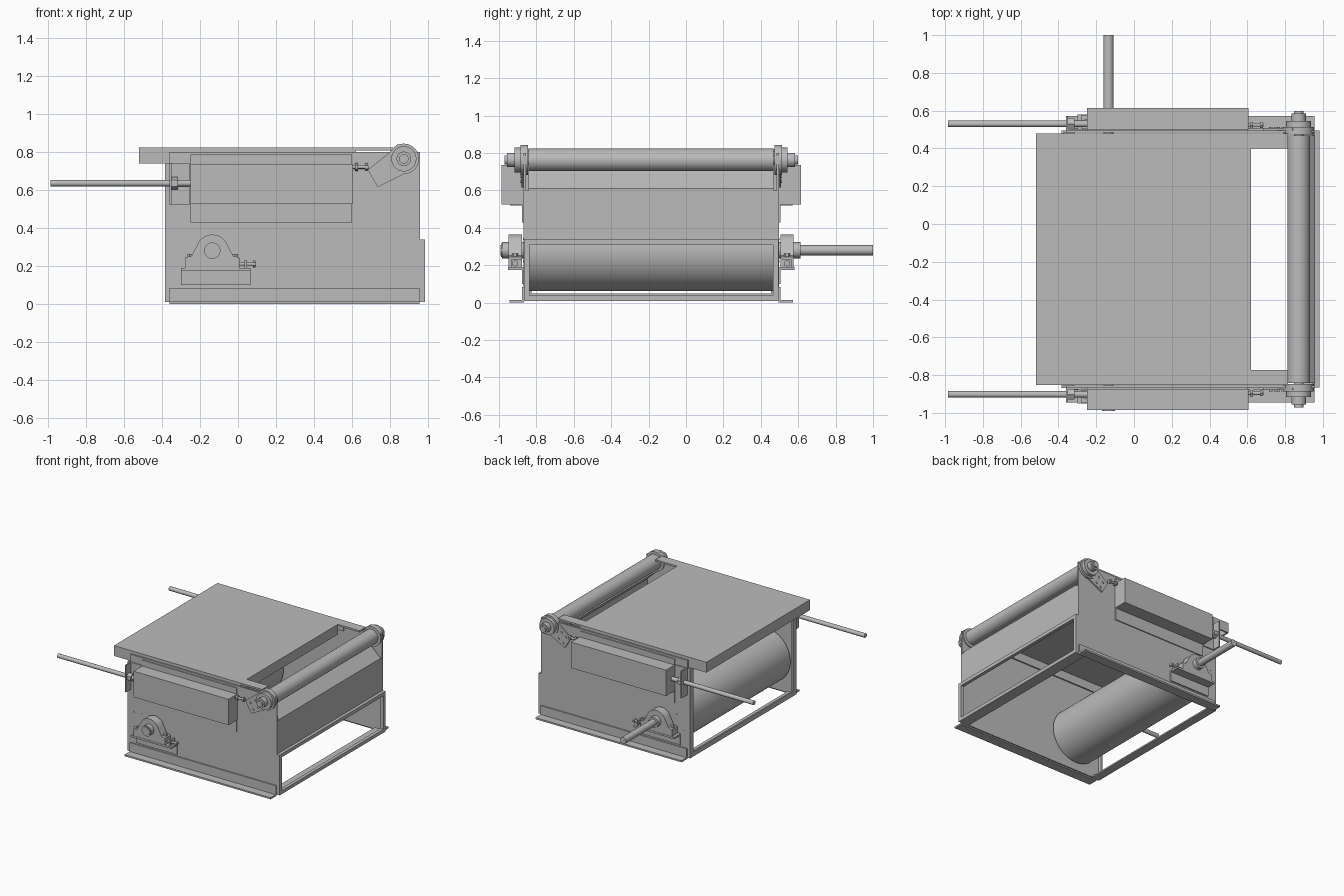
import bpy, bmesh, math
from mathutils import Matrix, Vector

old = bpy.data.objects.get("Cube")
if old:
    bpy.data.objects.remove(old, do_unlink=True)

grey = bpy.data.materials.new("machine grey")
grey.use_nodes = True
grey.diffuse_color = (0.5, 0.5, 0.5, 1)
grey.node_tree.nodes["Principled BSDF"].inputs["Base Color"].default_value = (0.5, 0.5, 0.5, 1)

MID = -0.186  # y of the machine's centre plane


def finish(name, bm, smooth=False):
    bmesh.ops.recalc_face_normals(bm, faces=bm.faces)
    mesh = bpy.data.meshes.new(name)
    bm.to_mesh(mesh)
    bm.free()
    mesh.materials.append(grey)
    ob = bpy.data.objects.new(name, mesh)
    bpy.context.collection.objects.link(ob)
    if smooth:
        bpy.ops.object.select_all(action="DESELECT")
        ob.select_set(True)
        bpy.context.view_layer.objects.active = ob
        bpy.ops.object.shade_smooth_by_angle(angle=math.radians(35))
    return ob


def prism(name, pts, y0, y1, smooth=False):
    """Extrude an x-z outline between two distances from the centre plane."""
    bm = bmesh.new()
    face = bm.faces.new([bm.verts.new((x, MID + y0, z)) for x, z in pts])
    ext = bmesh.ops.extrude_face_region(bm, geom=[face])
    moved = [v for v in ext["geom"] if isinstance(v, bmesh.types.BMVert)]
    bmesh.ops.translate(bm, verts=moved, vec=(0, y1 - y0, 0))
    return finish(name, bm, smooth)


def box(name, x0, x1, y0, y1, z0, z1):
    return prism(name, [(x0, z0), (x1, z0), (x1, z1), (x0, z1)], y0, y1)


def rod(name, start, end, r, sides=40):
    """Cylinder between two points; y is measured from the centre plane."""
    a, b = Vector(start), Vector(end)
    bm = bmesh.new()
    turn = (b - a).to_track_quat("Z", "Y").to_matrix().to_4x4()
    mat = Matrix.Translation((a + b) / 2 + Vector((0, MID, 0))) @ turn
    bmesh.ops.create_cone(bm, cap_ends=True, segments=sides, radius1=r, radius2=r,
                          depth=(b - a).length, matrix=mat)
    return finish(name, bm, sides > 8)


def across(name, x, z, r, y0, y1, sides=40):
    return rod(name, (x, y0, z), (x, y1, z), r, sides)


# Table sheet with a notch for the idler roller and folded lips
box("table_top", -0.52, 0.62, -0.666, 0.666, 0.808, 0.822)
box("table_end_lip", -0.52, -0.508, -0.666, 0.666, 0.738, 0.81)
box("table_notch_lip", 0.608, 0.62, -0.586, 0.586, 0.74, 0.81)

# End panel with a sloped guide under the idler roller
box("end_panel", 0.945, 0.957, -0.67, 0.67, 0.335, 0.60)
prism("sloped_guide", [(0.957, 0.60), (0.957, 0.61), (0.85, 0.705), (0.84, 0.70), (0.945, 0.60)],
      -0.655, 0.655)

# Rectangular access frame on the end
for z0, z1 in ((0.01, 0.038), (0.31, 0.338)):
    box("access_frame_rail", 0.955, 0.982, -0.68, 0.68, z0, z1)

# Floor cross members
box("floor_flange_rear", -0.385, -0.315, -0.67, 0.67, 0.01, 0.022)
box("floor_web_rear", -0.385, -0.373, -0.67, 0.67, 0.01, 0.05)
box("floor_flange_end", 0.89, 0.957, -0.67, 0.67, 0.01, 0.022)

# Drum, its shaft and the idler roller
DX, DZ = -0.135, 0.28
across("drum", DX, DZ, 0.218, -0.652, 0.652, 96)
across("drum_shaft", DX, DZ, 0.027, -0.805, 1.186)
RX, RZ = 0.872, 0.763
across("idler_roller", RX, RZ, 0.06, -0.655, 0.655, 64)
across("idler_shaft", RX, RZ, 0.025, -0.785, 0.785)

side_outline = [(-0.385, 0.01), (0.957, 0.01), (0.957, 0.80), (-0.36, 0.80),
                (-0.36, 0.738), (-0.385, 0.738)]
arm_outline = [(0.735, 0.615), (0.865, 0.68), (0.93, 0.76), (0.84, 0.84), (0.80, 0.80), (0.682, 0.705)]

# Pillow block: feet joined by tangents to a round cap
block = [(-0.278, 0.19), (0.008, 0.19), (0.008, 0.245), (-0.025, 0.252)]
block += [(DX + 0.085 * math.cos(a), DZ + 0.085 * math.sin(a))
          for a in (math.radians(20 + 10 * i) for i in range(15))]
block += [(-0.245, 0.252), (-0.278, 0.245)]

for s in (1, -1):
    p = "left_" if s < 0 else "right_"
    p = "rear_" if s > 0 else "front_"
    # Side plate, table side strip and lip
    prism(p + "side_plate", side_outline, s * 0.67, s * 0.682)
    box(p + "table_strip", 0.62, 0.815, s * 0.586, s * 0.666, 0.808, 0.822)
    box(p + "table_side_lip", -0.52, 0.62, s * 0.655, s * 0.666, 0.738, 0.81)
    box(p + "corner_flange", -0.385, -0.373, s * 0.64, s * 0.672, 0.01, 0.738)
    box(p + "access_frame_post", 0.955, 0.982, s * 0.652, s * 0.68, 0.03, 0.32)
    # Foot angle
    box(p + "foot_angle_web", -0.36, 0.955, s * 0.68, s * 0.692, 0.0, 0.085)
    box(p + "foot_angle_flange", -0.36, 0.955, s * 0.68, s * 0.758, 0.0, 0.013)
    # Guard box on its backing plate
    box(p + "guard_back_plate", -0.25, 0.60, s * 0.68, s * 0.69, 0.428, 0.785)
    box(p + "guard_box", -0.25, 0.605, s * 0.686, s * 0.80, 0.526, 0.737)
    # Tension rod, bracket and nuts
    RY = s * 0.716
    rod(p + "tension_rod", (-0.985, RY, 0.635), (-0.24, RY, 0.635), 0.017, 24)
    box(p + "rod_bracket", -0.36, -0.35, s * 0.68, s * 0.755, 0.52, 0.74)
    box(p + "rod_bracket_foot", -0.36, -0.255, s * 0.68, s * 0.69, 0.52, 0.74)
    rod(p + "rod_nut", (-0.35, RY, 0.635), (-0.315, RY, 0.635), 0.032, 6)
    # Idler arm, bearing flange and hub
    prism(p + "idler_arm", arm_outline, s * 0.682, s * 0.694)
    for x, z in ((0.725, 0.70), (0.765, 0.73), (0.75, 0.65), (0.79, 0.675)):
        across(p + "arm_screw", x, z, 0.009, s * 0.69, s * 0.70, 12)
    across(p + "idler_bearing_flange", RX, RZ, 0.08, s * 0.66, s * 0.70)
    across(p + "idler_bearing_body", RX, RZ, 0.066, s * 0.69, s * 0.73)
    across(p + "idler_bearing_hub", RX, RZ, 0.038, s * 0.72, s * 0.77)
    # Arm adjusting bolt
    BY = s * 0.71
    rod(p + "arm_bolt", (0.60, BY, 0.72), (0.685, BY, 0.72), 0.009, 16)
    rod(p + "arm_bolt_nut", (0.615, BY, 0.72), (0.63, BY, 0.72), 0.02, 6)
    rod(p + "arm_bolt_head", (0.668, BY, 0.72), (0.683, BY, 0.72), 0.018, 6)
    # Bearing ledge, pillow block and collars
    box(p + "bearing_ledge_web", -0.30, 0.065, s * 0.68, s * 0.692, 0.10, 0.19)
    box(p + "bearing_ledge", -0.30, 0.065, s * 0.68, s * 0.765, 0.175, 0.19)
    prism(p + "pillow_block", block, s * 0.692, s * 0.762, True)
    across(p + "shaft_collar", DX, DZ, 0.043, s * 0.68, s * 0.798)
    for x in (-0.255, -0.015):
        rod(p + "block_bolt", (x, s * 0.727, 0.24), (x, s * 0.727, 0.262), 0.016, 6)
    box(p + "stop_tab", 0.035, 0.048, s * 0.69, s * 0.75, 0.19, 0.23)
    rod(p + "stop_bolt", (0.005, s * 0.727, 0.21), (0.095, s * 0.727, 0.21), 0.009, 16)
    rod(p + "stop_bolt_head", (0.078, s * 0.727, 0.21), (0.093, s * 0.727, 0.21), 0.018, 6)
    # Side plate screws
    for x, z in ((-0.33, 0.34), (-0.26, 0.34), (-0.33, 0.22)):
        across(p + "plate_screw", x, z, 0.006, s * 0.68, s * 0.685, 10)

across("shaft_end_cap", DX, DZ, 0.035, -0.804, -0.78)
